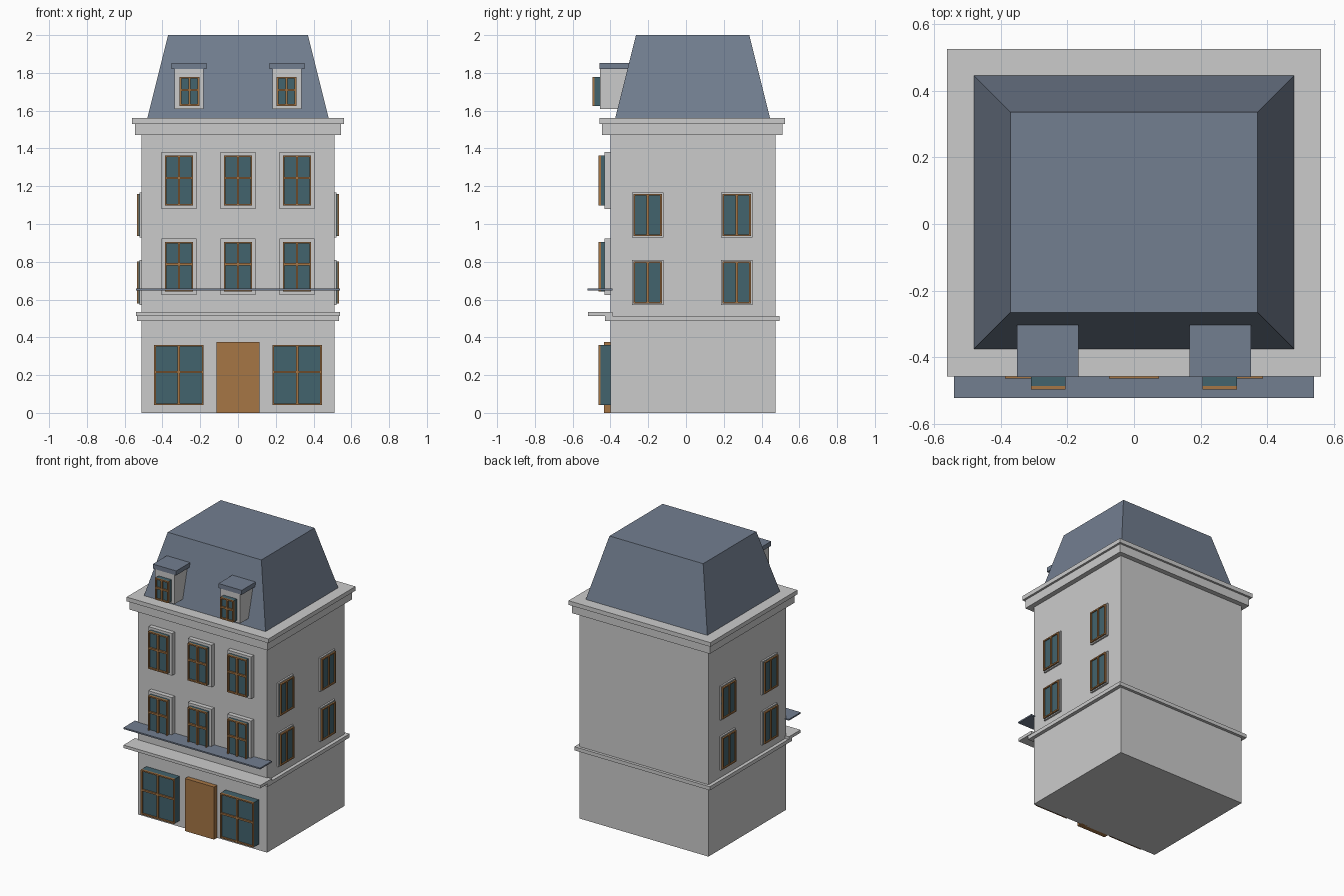
import bpy, bmesh
from mathutils import Vector

if "Cube" in bpy.data.objects:
    bpy.data.objects.remove(bpy.data.objects["Cube"])

def mat(name, r, g, b):
    m = bpy.data.materials.new(name)
    m.diffuse_color = (r, g, b, 1)
    m.use_nodes = True
    m.node_tree.nodes["Principled BSDF"].inputs["Base Color"].default_value = m.diffuse_color
    return m

STONE = mat("pale stone", 0.60, 0.60, 0.60)
SLATE = mat("blue slate", 0.17, 0.21, 0.28)
GLASS = mat("teal glass", 0.055, 0.125, 0.155)
WOOD = mat("brown wood", 0.38, 0.18, 0.06)

def boxes(name, material, spans, taper=None):
    """One object from boxes given as (x0, x1, y0, y1, z0, z1)."""
    bm = bmesh.new()
    for x0, x1, y0, y1, z0, z1 in spans:
        vs = bmesh.ops.create_cube(bm, size=1)["verts"]
        for v in vs:
            top = v.co.z > 0
            t = taper if (taper and top) else 0
            v.co = Vector((x1 - t if v.co.x > 0 else x0 + t,
                           y1 - t if v.co.y > 0 else y0 + t,
                           z1 if top else z0))
    me = bpy.data.meshes.new(name)
    bm.to_mesh(me)
    bm.free()
    me.materials.append(material)
    ob = bpy.data.objects.new(name, me)
    bpy.context.collection.objects.link(ob)
    return ob

def window(name, u, z0, z1, w, place, base, glass, wood, cross=True, surround=0):
    """Window on a wall; place(u0,u1,d0,d1,z0,z1) maps it, d is distance out of the wall."""
    h, b, c = w / 2, 0.009, 0.006
    if surround:
        m = 0.018 if surround > 0.02 else 0.008
        boxes(name + "_surround", STONE, [place(u - h - m, u + h + m, -0.01, surround, z0 - m, z1 + m)])
    boxes(name + "_glass", GLASS, [place(u - h, u + h, base, glass, z0, z1)])
    d0 = glass - 0.004
    bars = [place(u - h, u - h + b, d0, wood, z0, z1),
            place(u + h - b, u + h, d0, wood, z0, z1),
            place(u - c, u + c, d0, wood, z0, z1),
            place(u - h, u + h, d0, wood, z0, z0 + b),
            place(u - h, u + h, d0, wood, z1 - b, z1)]
    if cross:
        zm = z0 + (z1 - z0) * 0.55
        bars.append(place(u - h, u + h, d0, wood, zm - c, zm + c))
    boxes(name + "_bars", WOOD, bars)

def front(u0, u1, d0, d1, z0, z1):
    return (u0, u1, -0.40 - d1, -0.40 - d0, z0, z1)

def side(s):
    def place(u0, u1, d0, d1, z0, z1):
        a, b = s * (0.51 + d0), s * (0.51 + d1)
        return (min(a, b), max(a, b), u0, u1, z0, z1)
    return place

# Walls, string course and cornice
boxes("walls", STONE, [(-0.51, 0.51, -0.40, 0.475, 0, 1.50)])
boxes("string_course", STONE, [(-0.535, 0.535, -0.43, 0.495, 0.487, 0.513)])
boxes("shop_ledge", STONE, [(-0.54, 0.54, -0.52, -0.39, 0.512, 0.533)])
boxes("cornice_lower", STONE, [(-0.545, 0.545, -0.445, 0.51, 1.47, 1.53)])
boxes("cornice_upper", STONE, [(-0.56, 0.56, -0.457, 0.525, 1.53, 1.56)])
boxes("balcony", SLATE, [(-0.54, 0.54, -0.522, -0.39, 0.648, 0.658)])

# Mansard roof
boxes("mansard_roof", SLATE, [(-0.48, 0.48, -0.375, 0.445, 1.56, 2.0)], taper=0.11)

# Ground floor
boxes("door", WOOD, [(-0.115, 0.115, -0.434, -0.39, 0, 0.375)])
for s in (-1, 1):
    window("shop_window", s * 0.313, 0.042, 0.36, 0.262, front, -0.01, 0.052, 0.063)

# Upper front windows
for z0, z1 in ((0.642, 0.905), (1.098, 1.363)):
    for x in (-0.312, 0, 0.312):
        window("front_window", x, z0, z1, 0.15, front, 0.0, 0.05, 0.063, surround=0.032)

# Side windows on both flanks
for s in (-1, 1):
    for y in (-0.203, 0.268):
        for z0, z1 in ((0.578, 0.802), (0.936, 1.16)):
            window("side_window", y, z0, z1, 0.15, side(s), 0.0, 0.016, 0.024,
                   cross=False, surround=0.012)

# Dormers
for s in (-1, 1):
    x = s * 0.259
    boxes("dormer", STONE, [(x - 0.077, x + 0.077, -0.455, -0.30, 1.61, 1.82)])
    boxes("dormer_roof", SLATE, [(x - 0.092, x + 0.092, -0.459, -0.30, 1.82, 1.852)])
    window("dormer_window", s * 0.257, 1.625, 1.778, 0.104, front, 0.04, 0.085, 0.096)
